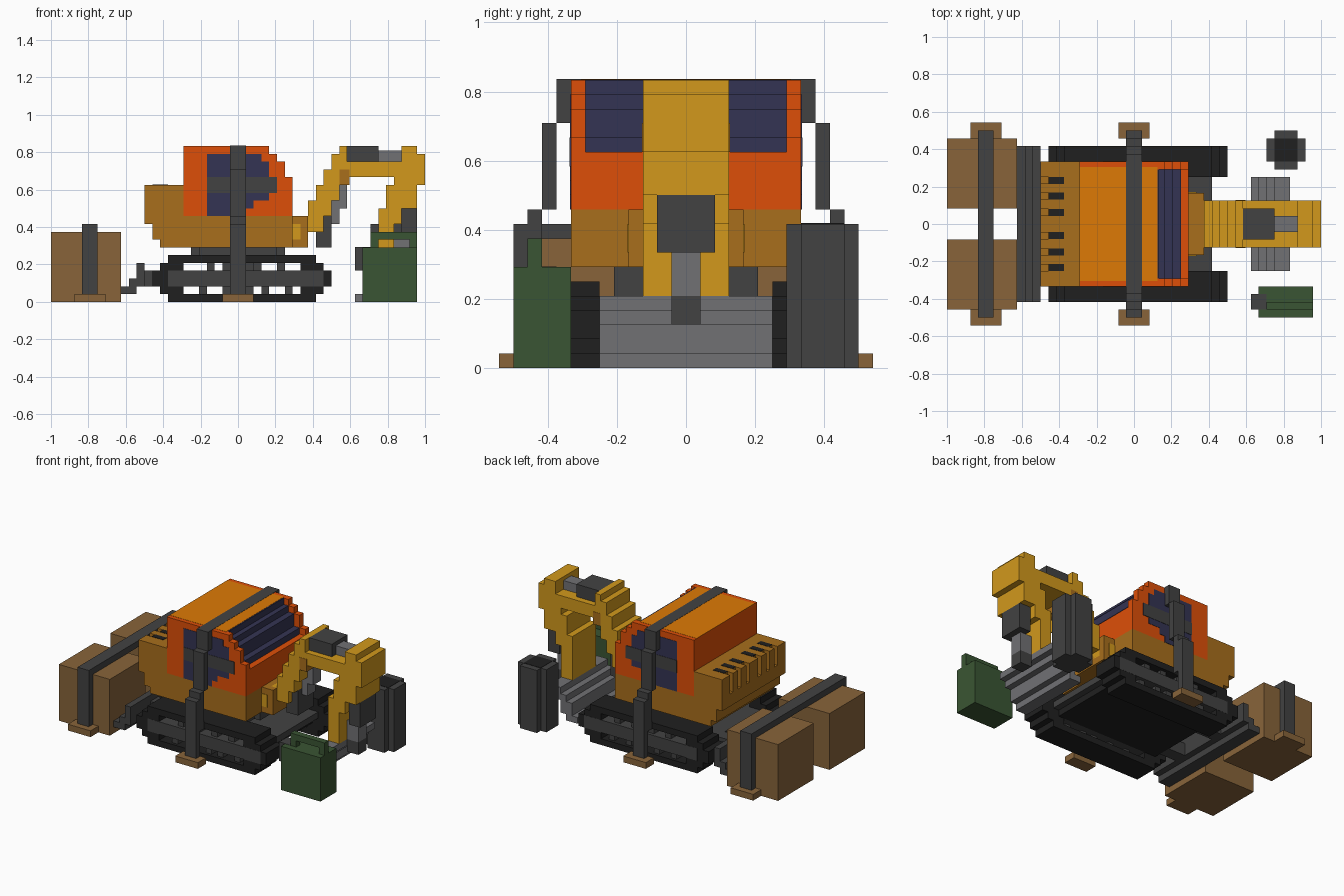
import bpy, bmesh
from mathutils import Matrix, Vector

old = bpy.data.objects.get("Cube")
if old:
    bpy.data.objects.remove(old, do_unlink=True)

U = 1 / 24  # block size


def material(name, rgb):
    lin = [((c / 255 + 0.055) / 1.055) ** 2.4 if c > 10 else c / 255 / 12.92 for c in rgb] + [1]
    m = bpy.data.materials.new(name)
    m.use_nodes = True
    m.diffuse_color = lin
    m.node_tree.nodes["Principled BSDF"].inputs["Base Color"].default_value = lin
    return m


RED = material("red orange", (222, 79, 8))
ORANGE = material("roof orange", (222, 122, 6))
OCHRE = material("ochre", (168, 110, 28))
YELLOW = material("yellow", (210, 153, 28))
NAVY = material("navy glass", (52, 52, 83))
DARK = material("dark grey", (66, 66, 66))
BLACK = material("black", (32, 32, 32))
GREY = material("grey", (113, 113, 116))
BROWN = material("brown", (136, 100, 58))
GREEN = material("green", (58, 85, 51))


def blocks(name, mat, boxes):
    """One object from blocks (x0, x1, y0, y1, z0, z1) in block units."""
    bm = bmesh.new()
    for x0, x1, y0, y1, z0, z1 in boxes:
        centre = Vector((x0 + x1, y0 + y1, z0 + z1)) * U / 2
        size = Vector((x1 - x0, y1 - y0, z1 - z0)) * U
        bmesh.ops.create_cube(bm, size=1, matrix=Matrix.Translation(centre) @ Matrix.Diagonal(size).to_4x4())
    me = bpy.data.meshes.new(name)
    bm.to_mesh(me)
    bm.free()
    me.materials.append(mat)
    ob = bpy.data.objects.new(name, me)
    bpy.context.collection.objects.link(ob)
    return ob


def steps(name, mat, y0, y1, profile):
    """Stepped side profile (x0, x1, z0, z1) stretched along y."""
    return blocks(name, mat, [(a, b, y0, y1, c, d) for a, b, c, d in profile])


def both(boxes):
    """Boxes plus their copies mirrored across y."""
    return boxes + [(a, b, -d, -c, e, f) for a, b, c, d, e, f in boxes]


# Tracks: a stepped loop on each side with rollers inside
loop = [(-9, 10, 0, 1), (-9, 10, 5, 6)]
for z0, z1, grow in ((1, 2, 1), (2, 4, 2), (4, 5, 1)):
    loop += [(-9 - grow, -7, z0, z1), (8, 10 + grow, z0, z1)]
blocks("tracks", BLACK, both([(a, b, 6, 10, c, d) for a, b, c, d in loop]))
rollers = [(-9, 11, 6, 10.02, 2, 4)]
rollers += [(x, x + 1, 7, 9.5, 4, 5) for x in (-4, -1, 2, 5)]
rollers += [(x, x + 1, 7, 9.5, 1, 2) for x in (-5, -2, 1, 3, 6)]
blocks("track_rollers", DARK, both(rollers))

# Undercarriage
blocks("undercarriage", BLACK, [(-9, 9, -6, 6, 2, 3)])
blocks("undercarriage_deck", DARK, [(-9, 10, -6, 6, 3, 4)])
blocks("turntable", DARK, [(-2, 2, -2, 2, 4, 5), (-6, 6, -3, 3, 5, 7), (-5, 5, -5, 5, 5, 7)])

# Rear dozer blade
steps("rear_blade", DARK, -10, 10, [(-15, -13, 1, 2), (-14, -12, 2, 3), (-13, -12, 3, 5)])
blocks("blade_arms", DARK, both([(-12, -9, 3, 5, 2, 4)]))

# Upper body with finned engine cover
steps("body", OCHRE, -8, 8, [(-10, 7, 7, 8), (-11, 7, 8, 11), (-11, -7, 10, 15), (-12, -11, 10, 12)])
blocks("boom_bracket", OCHRE, [(7, 9, -4, 4, 7, 11)])
blocks("boom_pin", YELLOW, [(7, 8, -4.08, 4.08, 8, 10)])
vents = [-5.6, -3.6, -1.5, 1.5, 3.6, 5.6]
edges = [-8] + [e for v in vents for e in (v - 0.4, v + 0.4)] + [8]
blocks("engine_fins", OCHRE, [(-12, -11, a, b, 12, 15) for a, b in zip(edges[::2], edges[1::2])])
blocks("engine_vents", BLACK, [(-11, -9, v - 0.45, v + 0.45, 14.9, 15.05) for v in vents])

# Cab: shell, stepped windscreen between pillars, roof panel
blocks("cab_shell", RED, [(-7, 3, -8, 8, 11, 20), (3, 7, -8, 8, 11, 15)])
pillar = [(3, 7, 15, 16), (3, 6, 16, 18), (3, 5, 18, 19), (3, 4, 19, 20)]
blocks("cab_pillars", RED, both([(a, b, 7, 8, c, d) for a, b, c, d in pillar]))
steps("windscreen", NAVY, -7, 7, [(3, 6, 15, 16), (3, 5, 16, 18), (3, 4, 18, 19), (3, 3.2, 19, 20)])
blocks("roof_panel", ORANGE, [(-7, 3, -7.3, 7.3, 19.9, 20.03)])

# Side windows with a belt across
rows = [(-4, 1, 11, 12), (-4, 2, 12, 13), (-4, 4, 13, 14), (-4, 5, 14, 16), (-4, 4, 16, 18), (-4, 3, 18, 19)]
blocks("side_windows", NAVY, both([(a, b, 7.95, 8.05, c, d) for a, b, c, d in rows]))
blocks("window_belts", DARK, both([(-4, 5, 8, 8.1, 14, 16)]))

# Strap over the cab, bulging outward down to its feet
blocks("cab_strap", DARK, [(-1, 1, -9, 9, 19.5, 20.06)] + both([
    (-1, 1, 8, 9, 17, 20), (-1, 1, 9, 10, 11, 17.02),
    (-1, 1, 10, 11, 5, 11.02), (-1, 1, 11, 12, 0.5, 10)]))
blocks("cab_strap_feet", BROWN, both([(-2, 2, 11, 13, 0, 1)]))

# Rear crates held by a strap
blocks("crates", BROWN, both([(-24, -15, 2, 11, 0, 9)]))
blocks("crate_strap", DARK, [(-20, -18, -12, 12, 9, 10)] + both([(-20, -18, 11, 12, 0.5, 10)]))
blocks("crate_strap_feet", BROWN, both([(-21, -17, 11, 13, 0, 1)]))

# Boom, rising in steps then running level
steps("boom", YELLOW, -3, 3, [
    (7, 9, 8, 10), (8, 11, 9, 11), (9, 12, 11, 13), (10, 13, 13, 15), (11, 14, 15, 17),
    (12, 14, 17, 19), (13, 14, 19, 20), (14, 21, 16, 18)])
blocks("boom_joint", OCHRE, [(13, 14.3, -3.05, 3.05, 15, 17)])
blocks("boom_ram", DARK, [(10, 12, -2, 2, 7, 10), (11, 12, -2, 2, 10, 11)])
blocks("boom_ram_rod", GREY, [(11, 13, -1, 1, 10, 12), (12, 14, -1, 1, 12, 15)])
blocks("stick_ram", DARK, [(14, 18, -2, 2, 18, 20)])
blocks("stick_ram_rod", GREY, [(18, 21, -1, 1, 18, 19.4)])

# Stick
steps("stick", YELLOW, -3, 3, [
    (21, 23, 19, 20), (21, 24, 17, 19), (20, 24, 15, 17), (19, 23, 12, 15),
    (18, 21, 10, 12), (18, 20, 5, 10)])
blocks("bucket_ram", DARK, [(21, 23, -2, 2, 8, 12), (20, 22, -1, 1, 3, 5)])
blocks("bucket_ram_rod", GREY, [(20, 22, -1, 1, 5, 8)])

# Bucket scooping toward the cab
steps("bucket", GREY, -6, 6, [(15, 17, 0, 1), (16, 18, 1, 3), (17, 19, 3, 4), (18, 20, 4, 5)])

# Fuel can with handle and spout
blocks("fuel_can", GREEN, [
    (16, 23, -12, -8, 0, 7), (17, 18, -11, -10, 7, 9), (22, 23, -11, -10, 7, 9), (17, 23, -11, -10, 8, 9)])
blocks("fuel_can_spout", DARK, [(15, 17, -11, -9, 4, 7.04)])

# Barrel
blocks("barrel", DARK, [(18, 21, 7, 12, 0, 10), (17, 22, 8, 11, 0, 10)])
blocks("barrel_lid", BLACK, [(18, 21, 8, 11, 9.9, 10.05)])
